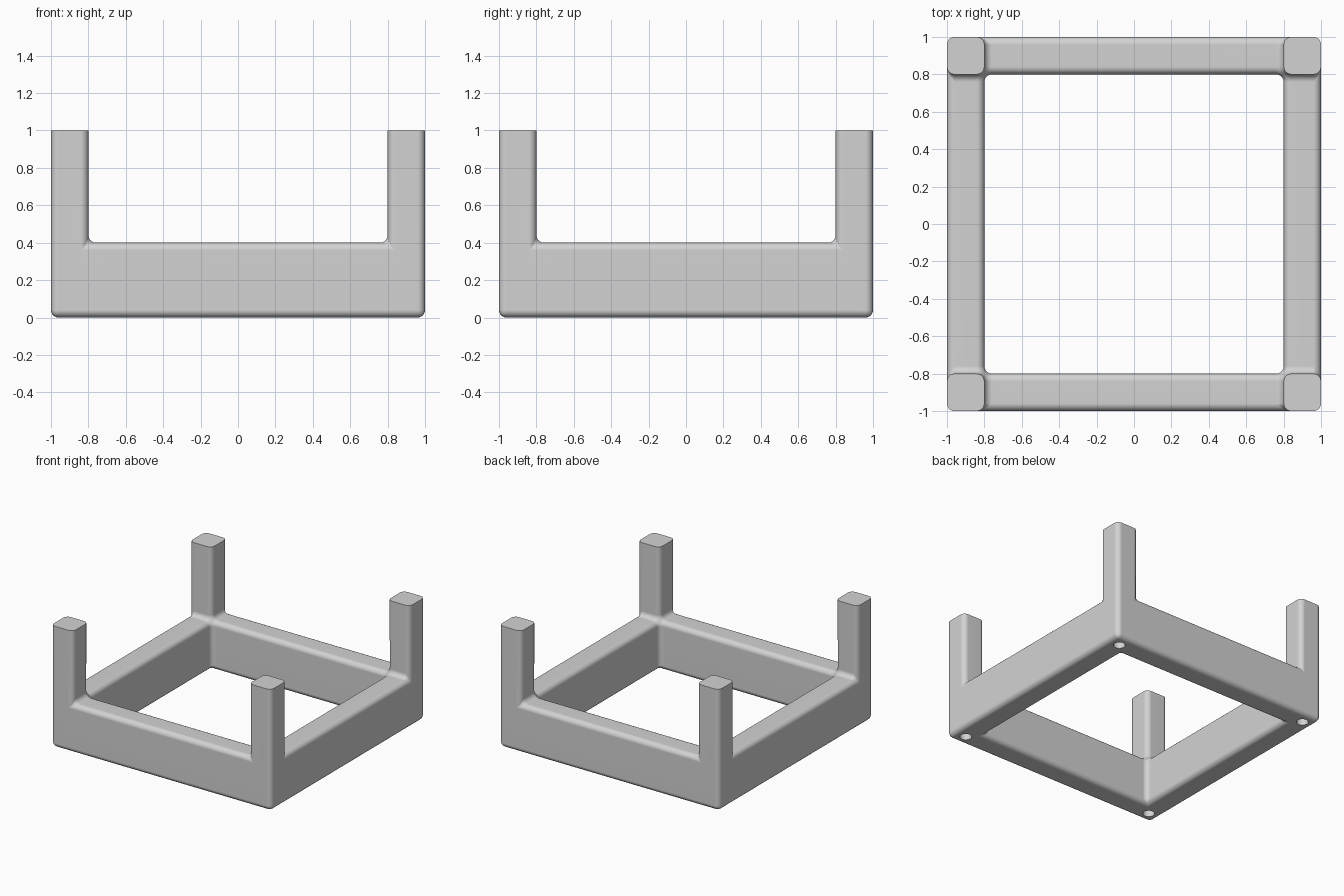
import bpy, bmesh, math
from mathutils import Matrix, Vector

if "Cube" in bpy.data.objects:
    bpy.data.objects.remove(bpy.data.objects["Cube"])

OUT, INN = 1.0, 0.8          # outer half size, inner half size
BEAM, TOP = 0.4, 1.0         # beam height, post height
RADIUS = 0.04                # edge rounding

grey = bpy.data.materials.new("light grey")
grey.diffuse_color = (0.65, 0.65, 0.65, 1)
grey.use_nodes = True
grey.node_tree.nodes["Principled BSDF"].inputs["Base Color"].default_value = grey.diffuse_color


def add_object(name, bm):
    mesh = bpy.data.meshes.new(name)
    bm.to_mesh(mesh)
    bm.free()
    obj = bpy.data.objects.new(name, mesh)
    bpy.context.collection.objects.link(obj)
    return obj


# One side of the frame with its half posts, repeated by quarter turns
o, i, b, t = OUT, INN, BEAM, TOP
side = [
    [(-o, -o, 0), (o, -o, 0), (o, -o, t), (i, -o, t),
     (i, -o, b), (-i, -o, b), (-i, -o, t), (-o, -o, t)],      # outer wall
    [(-i, -i, 0), (-i, -i, b), (i, -i, b), (i, -i, 0)],       # inner wall
    [(-i, -o, b), (i, -o, b), (i, -i, b), (-i, -i, b)],       # beam top
    [(-o, -o, 0), (-i, -i, 0), (i, -i, 0), (o, -o, 0)],       # underside
    [(i, -o, t), (o, -o, t), (o, -i, t), (i, -i, t)],         # post top
    [(i, -o, b), (i, -o, t), (i, -i, t), (i, -i, b)],         # right post cheek
    [(-i, -o, b), (-i, -i, b), (-i, -i, t), (-i, -o, t)],     # left post cheek
]
bm = bmesh.new()
for turn in range(4):
    rot = Matrix.Rotation(turn * math.pi / 2, 3, 'Z')
    for face in side:
        bm.faces.new([bm.verts.new(rot @ Vector(p)) for p in face])
bmesh.ops.remove_doubles(bm, verts=bm.verts, dist=0.001)
bmesh.ops.recalc_face_normals(bm, faces=bm.faces)

# Round every edge except the flat post tops
edges = [e for e in bm.edges
         if e.calc_face_angle(0) > 0.1
         and not all(v.co.z > TOP - 0.01 for v in e.verts)]
bmesh.ops.bevel(bm, geom=edges, offset=RADIUS, offset_type='OFFSET',
                segments=5, profile=0.5, affect='EDGES', clamp_overlap=False)
frame = add_object("corner_post_frame", bm)
frame.data.materials.append(grey)

# Blind round holes under the posts
bm = bmesh.new()
mid = (OUT + INN) / 2
for sx in (-1, 1):
    for sy in (-1, 1):
        bmesh.ops.create_cone(bm, cap_ends=True, segments=32,
                              radius1=0.045, radius2=0.045, depth=0.4,
                              matrix=Matrix.Translation((sx * mid, sy * mid, 0)))
cutter = add_object("hole_cutter", bm)
cutter.data.materials.append(grey)
cutter.hide_render = True

bpy.context.view_layer.objects.active = frame
frame.select_set(True)
cut = frame.modifiers.new("holes", 'BOOLEAN')
cut.operation = 'DIFFERENCE'
cut.solver = 'EXACT'
cut.object = cutter
bpy.ops.object.modifier_apply(modifier=cut.name)
bpy.data.objects.remove(cutter)

# Smooth fillets with flat main faces
bpy.ops.object.shade_smooth_by_angle(angle=math.radians(40))
weighted = frame.modifiers.new("flat_faces", 'WEIGHTED_NORMAL')
weighted.keep_sharp = True
